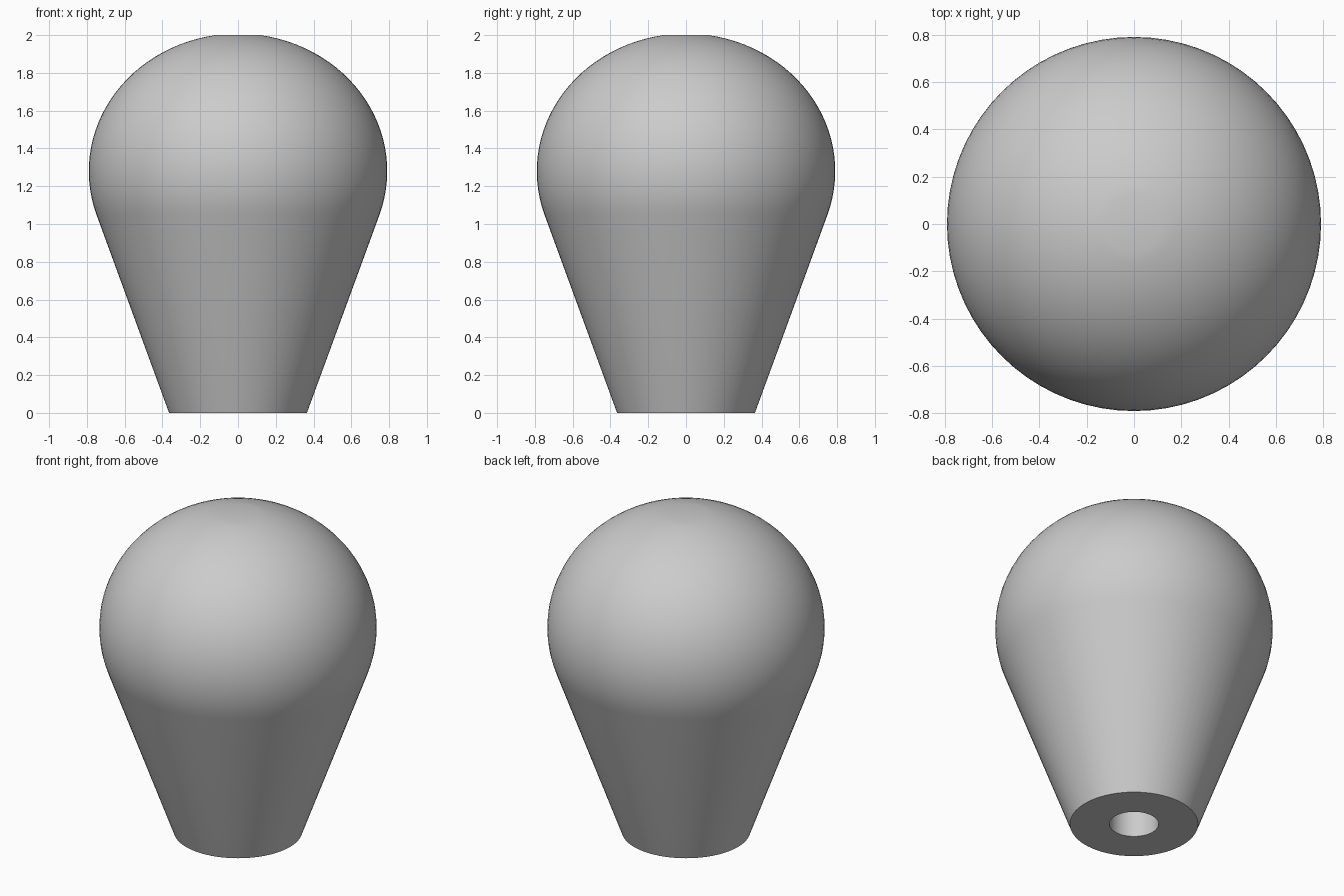
import bpy
import bmesh
from math import sin, cos, asin, pi, radians

old = bpy.data.objects.get("Cube")
if old:
    bpy.data.objects.remove(old, do_unlink=True)

SEGMENTS = 72
BASE_R, HOLE_R, HOLE_DEPTH = 0.365, 0.14, 1.0
BALL_R, BALL_H, BALL_Z = 0.79, 0.728, 1.28
CAP_R = 0.12

grey = bpy.data.materials.new("plain grey")
grey.use_nodes = True
colour = (0.6, 0.6, 0.6, 1)
grey.diffuse_color = colour
grey.node_tree.nodes["Principled BSDF"].inputs["Base Color"].default_value = colour

# Profile: blind mounting hole, flat base, tapered neck
profile = [(0, HOLE_DEPTH), (HOLE_R, HOLE_DEPTH), (HOLE_R, 0), (BASE_R, 0)]

# Rounded head, from the neck tangent up to the small flat cap
start, end = -asin(0.23 / BALL_H), pi / 2 - asin(CAP_R / BALL_R)
STEPS = 28
for i in range(STEPS + 1):
    a = start + (end - start) * i / STEPS
    profile.append((BALL_R * cos(a), BALL_Z + BALL_H * sin(a)))
profile[-1] = (CAP_R, 2)
profile.append((0, 2))

# Lathe the profile into the knob
bm = bmesh.new()
verts = [bm.verts.new((r, 0, z)) for r, z in profile]
edges = [bm.edges.new(pair) for pair in zip(verts, verts[1:])]
bmesh.ops.spin(bm, geom=verts + edges, cent=(0, 0, 0), axis=(0, 0, 1),
               angle=2 * pi, steps=SEGMENTS)
bmesh.ops.remove_doubles(bm, verts=bm.verts, dist=0.0005)
bmesh.ops.recalc_face_normals(bm, faces=bm.faces)
mesh = bpy.data.meshes.new("knob")
bm.to_mesh(mesh)
bm.free()
mesh.materials.append(grey)
knob = bpy.data.objects.new("knob", mesh)
bpy.context.collection.objects.link(knob)

# Smooth sides with crisp rims at the base and hole
bpy.ops.object.select_all(action="DESELECT")
knob.select_set(True)
bpy.context.view_layer.objects.active = knob
bpy.ops.object.shade_smooth_by_angle(angle=radians(30))
